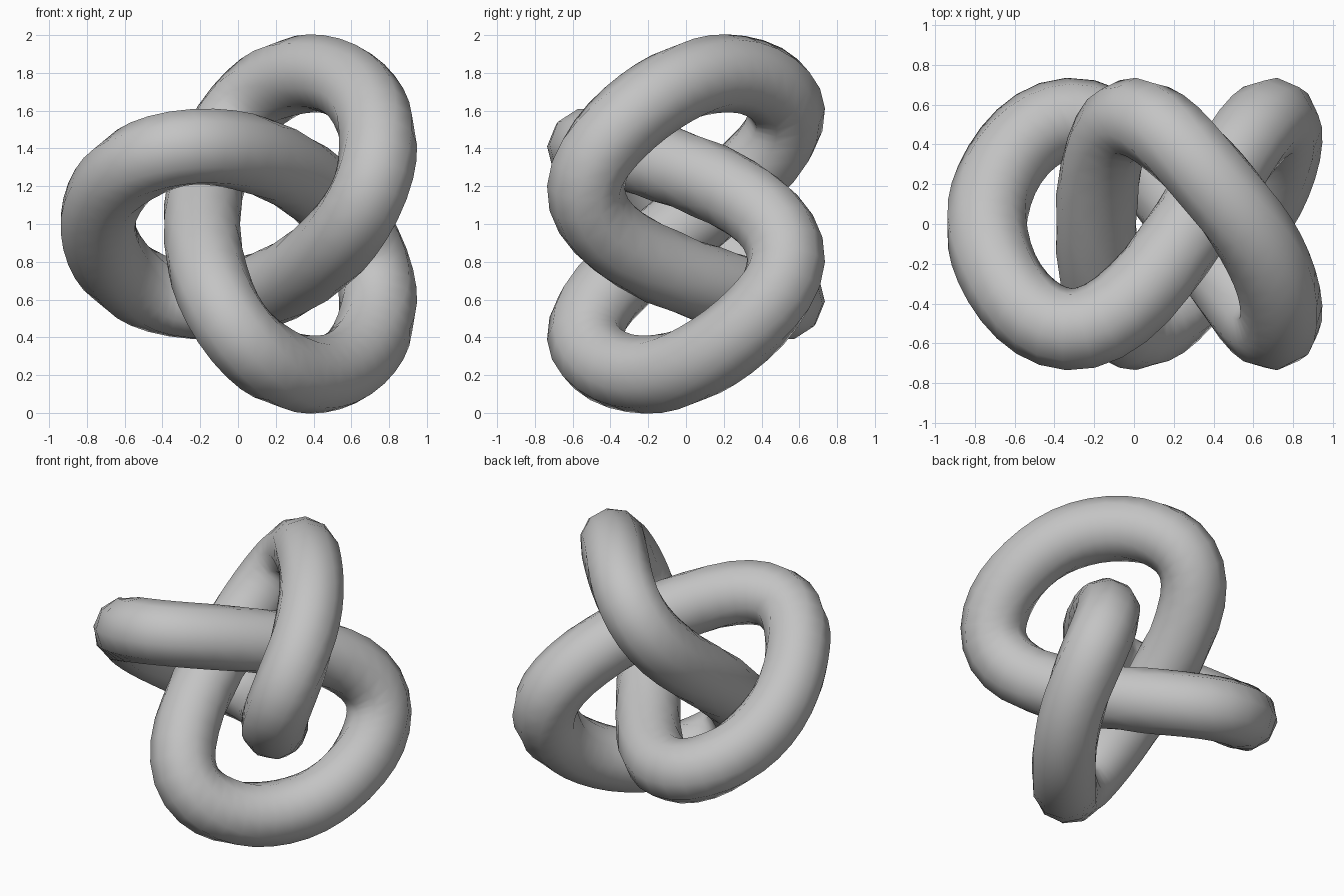
import bpy
import bmesh
from math import sin, cos, pi
from mathutils import Vector

cube = bpy.data.objects.get("Cube")
if cube:
    bpy.data.objects.remove(cube, do_unlink=True)

SEGMENTS = 96          # rings along the knot
SIDES = 10             # sides of the tube
TUBE = 0.207           # tube radius
BIG, SMALL = 0.596, 0.275
DEPTH, SKEW = 0.514, 0.066
CENTRE = Vector((0.13, 0, 1))


def path(t):
    """Three-lobed closed knot, threaded along y."""
    return CENTRE + Vector((-BIG * cos(2 * t) - SMALL * cos(t),
                            -DEPTH * sin(3 * t) + SKEW * sin(6 * t),
                            BIG * sin(2 * t) - SMALL * sin(t)))


def frame(t, h=0.005):
    """Normal and binormal of the path."""
    before, here, after = path(t - h), path(t), path(t + h)
    tangent = (after - before).normalized()
    bend = after + before - 2 * here
    normal = (bend - tangent * bend.dot(tangent)).normalized()
    return normal, tangent.cross(normal)


# Sweep the tube around the closed path
bm = bmesh.new()
rings = []
for i in range(SEGMENTS):
    t = 2 * pi * i / SEGMENTS
    centre = path(t)
    normal, binormal = frame(t)
    ring = []
    for j in range(SIDES):
        a = 2 * pi * (j + 0.5) / SIDES
        ring.append(bm.verts.new(centre + TUBE * (cos(a) * normal + sin(a) * binormal)))
    rings.append(ring)

for i, ring in enumerate(rings):
    following = rings[(i + 1) % SEGMENTS]
    for j in range(SIDES):
        k = (j + 1) % SIDES
        bm.faces.new((ring[j], ring[k], following[k], following[j]))
bmesh.ops.recalc_face_normals(bm, faces=bm.faces)

mesh = bpy.data.meshes.new("knot_tube")
bm.to_mesh(mesh)
bm.free()
mesh.shade_smooth()
knot = bpy.data.objects.new("knot_tube", mesh)
bpy.context.collection.objects.link(knot)

# Plain grey colour
grey = bpy.data.materials.new("grey")
grey.use_nodes = True
colour = (0.55, 0.55, 0.55, 1)
grey.diffuse_color = colour
grey.node_tree.nodes["Principled BSDF"].inputs["Base Color"].default_value = colour
mesh.materials.append(grey)
